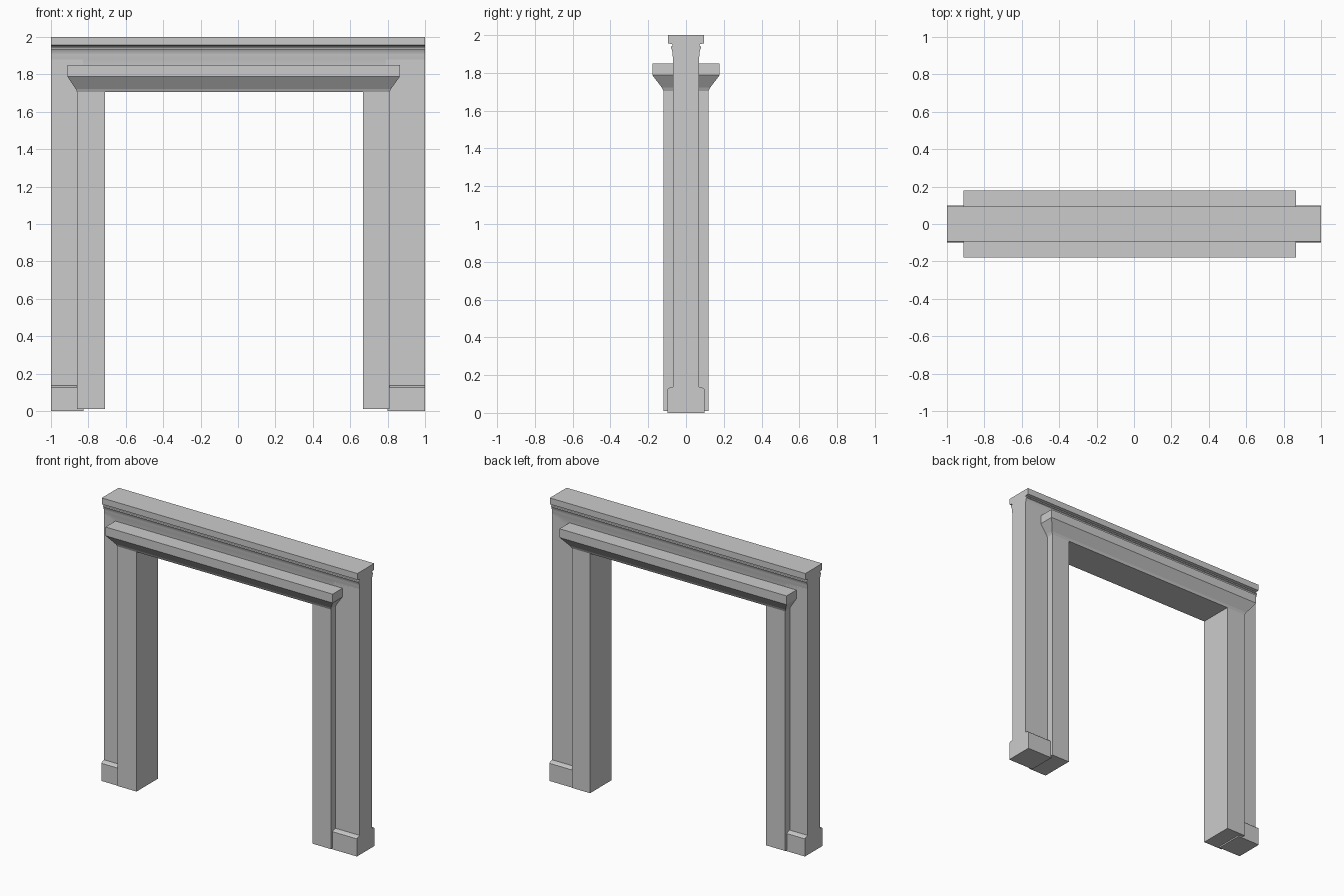
import bpy, bmesh

cube = bpy.data.objects.get("Cube")
if cube:
    bpy.data.objects.remove(cube, do_unlink=True)

stone = bpy.data.materials.new("grey stone")
stone.use_nodes = True
grey = (0.6, 0.6, 0.6, 1)
stone.diffuse_color = grey
stone.node_tree.nodes["Principled BSDF"].inputs["Base Color"].default_value = grey


def finish(name, bm):
    bmesh.ops.recalc_face_normals(bm, faces=bm.faces)
    mesh = bpy.data.meshes.new(name)
    bm.to_mesh(mesh)
    bm.free()
    mesh.materials.append(stone)
    obj = bpy.data.objects.new(name, mesh)
    bpy.context.scene.collection.objects.link(obj)
    return obj


def stack(name, rings):
    """Solid through rectangular rings (x0, x1, half depth, z), bottom to top."""
    bm = bmesh.new()
    loops = [[bm.verts.new(p) for p in ((a, -d, z), (b, -d, z), (b, d, z), (a, d, z))]
             for a, b, d, z in rings]
    bm.faces.new(loops[0])
    bm.faces.new(loops[-1])
    for low, high in zip(loops, loops[1:]):
        for i in range(4):
            j = (i + 1) % 4
            bm.faces.new((low[i], low[j], high[j], high[i]))
    return finish(name, bm)


def block(name, x0, x1, d, z0, z1):
    return stack(name, [(x0, x1, d, z0), (x0, x1, d, z1)])


# Outer wall posts, deeper inner jambs and plinths on each side
for side, outer, wall_in, jamb_out, jamb_in, plinth_in in (
        ("right", -1, -0.83, -0.86, -0.71, -0.825),
        ("left", 1, 0.79, 0.81, 0.667, 0.80)):
    block(side + "_wall_post", *sorted((outer, wall_in)), 0.068, 0.01, 1.88)
    block(side + "_jamb", *sorted((jamb_out, jamb_in)), 0.12, 0.01, 1.712)
    a, b = sorted((outer, plinth_in))
    stack(side + "_plinth", [(a, b, 0.099, 0), (a, b, 0.099, 0.125),
                             (a, b, 0.092, 0.132), (a, b, 0.066, 0.138)])

# Lintel hood flaring out on all sides
stack("lintel_hood", [(-0.86, 0.81, 0.12, 1.705), (-0.868, 0.818, 0.128, 1.722),
                      (-0.912, 0.865, 0.178, 1.788), (-0.912, 0.865, 0.178, 1.85)])

# Header wall and moulded cornice as one extruded section
half = [(0.068, 1.82), (0.068, 1.88), (0.071, 1.89), (0.071, 1.905),
        (0.074, 1.92), (0.08, 1.932), (0.078, 1.94), (0.07, 1.945),
        (0.074, 1.952), (0.094, 1.956), (0.094, 2.0)]
cornice = stack("moulded_cornice", [(-1, 1, d, z) for d, z in half])

# Soft shading across the gentle bends of the moulding
bpy.ops.object.select_all(action='DESELECT')
cornice.select_set(True)
bpy.context.view_layer.objects.active = cornice
bpy.ops.object.shade_smooth_by_angle(angle=0.6)
